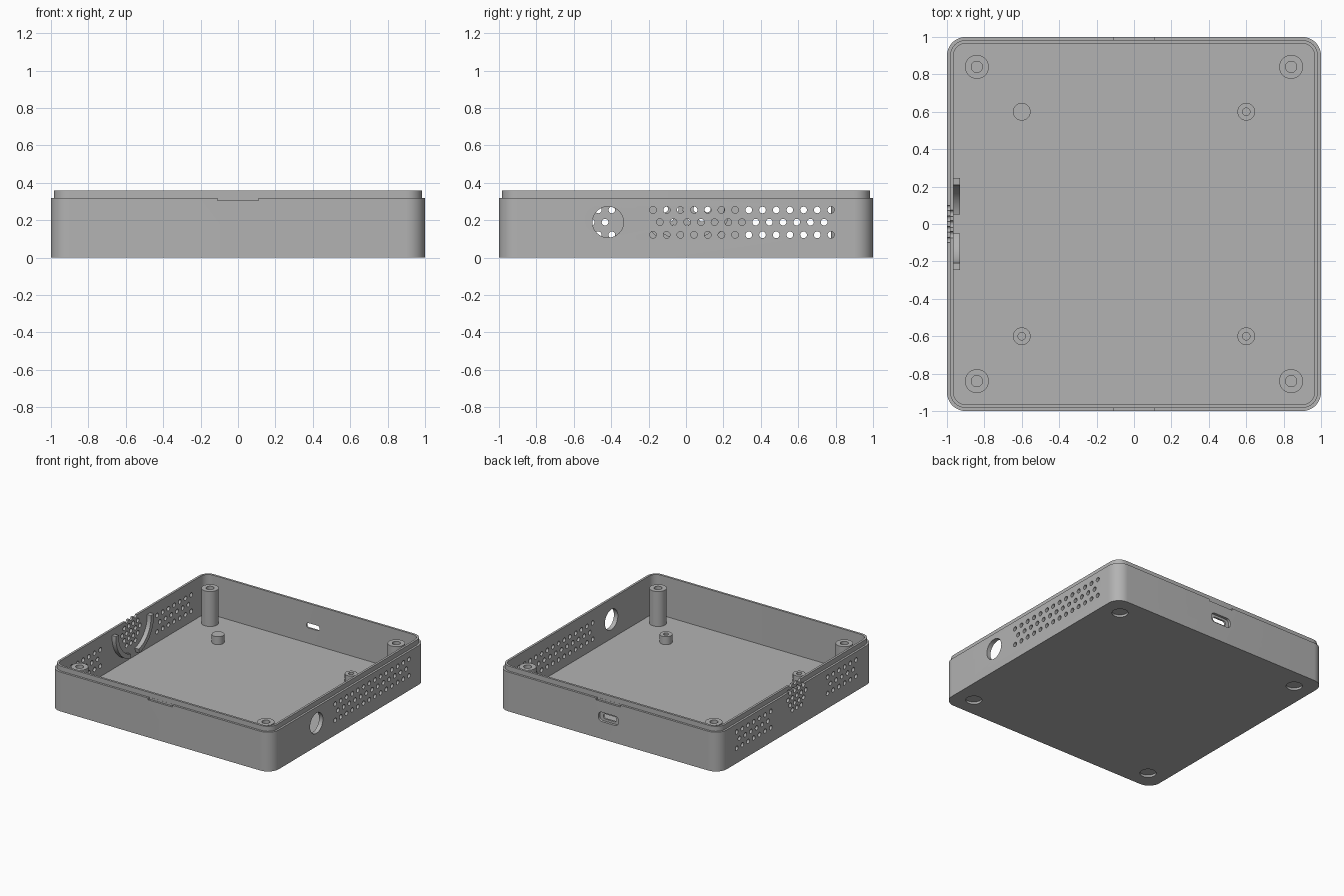
import bpy, bmesh, math
from mathutils import Matrix

cube = bpy.data.objects.get("Cube")
if cube:
    bpy.data.objects.remove(cube, do_unlink=True)

grey = bpy.data.materials.new("grey plastic")
grey.use_nodes = True
COLOUR = (0.45, 0.45, 0.45, 1)
grey.diffuse_color = COLOUR
grey.node_tree.nodes["Principled BSDF"].inputs["Base Color"].default_value = COLOUR

WALL, LIP, TOP = 0.32, 0.36, 0.965   # wall height, lip height, inner half width
FLOOR = 0.035


def outline(hx, hy, r, seg):
    """Rounded rectangle; becomes a circle when hx = hy = r."""
    pts = []
    for i, (sx, sy) in enumerate([(1, 1), (-1, 1), (-1, -1), (1, -1)]):
        for k in range(seg + 1):
            a = (i + k / seg) * math.pi / 2
            p = (sx * (hx - r) + r * math.cos(a), sy * (hy - r) + r * math.sin(a))
            if not pts or math.dist(p, pts[-1]) > 1e-5:
                pts.append(p)
    if math.dist(pts[0], pts[-1]) < 1e-5:
        pts.pop()
    return pts


def loft(bm, rings, matrix=Matrix(), seg=6):
    """Closed solid through rings of (hx, hy, radius, z)."""
    loops = []
    for hx, hy, r, z in rings:
        loops.append([bm.verts.new(matrix @ Matrix.Translation((x, y, z)).to_translation())
                      for x, y in outline(hx, hy, r, seg)])
    for a, b in zip(loops, loops[1:]):
        for i in range(len(a)):
            j = (i + 1) % len(a)
            bm.faces.new((a[i], a[j], b[j], b[i]))
    bm.faces.new(loops[0][::-1])
    bm.faces.new(loops[-1])


def finish(name, bm):
    bmesh.ops.recalc_face_normals(bm, faces=bm.faces)
    mesh = bpy.data.meshes.new(name)
    bm.to_mesh(mesh)
    bm.free()
    mesh.materials.append(grey)
    obj = bpy.data.objects.new(name, mesh)
    bpy.context.collection.objects.link(obj)
    return obj


def smooth(obj):
    bpy.ops.object.select_all(action='DESELECT')
    obj.select_set(True)
    bpy.context.view_layer.objects.active = obj
    bpy.ops.object.shade_smooth_by_angle(angle=math.radians(32))


def disc(r, z):
    return (r, r, r, z)


# Tray with stepped lip
bm = bmesh.new()
loft(bm, [(h, h, h - 0.9, z) for h, z in
          [(1, 0), (1, WALL), (0.983, WALL), (0.983, LIP), (TOP, LIP), (TOP, FLOOR)]], seg=12)
tray = finish("tray", bm)

# All openings gathered in one cutter
bm = bmesh.new()
ALONG_X = Matrix.Rotation(math.pi / 2, 4, 'Y')
ALONG_Y = Matrix.Rotation(-math.pi / 2, 4, 'X')


def side_hole(side, y, z, r=0.018, seg=4):
    loft(bm, [disc(r, -0.06), disc(r, 0.06)],
         Matrix.Translation((side * 0.98, y, z)) @ ALONG_X, seg)


# Vent grid on both sides
PITCH = 0.0732
for row, z in enumerate((0.255, 0.19, 0.122)):
    shift = PITCH / 2 if row == 1 else 0
    for k in range(22):
        y = 0.775 - shift - k * PITCH
        if y > -0.19:
            side_hole(1, y, z)
        if y > 0.33 or -0.78 < y < -0.38:
            side_hole(-1, y, z)

# Round connector hole
side_hole(1, -0.417, 0.19, 0.083, 10)

# Speaker grille
for row, count in enumerate((3, 4, 5, 4, 3)):
    for k in range(count):
        side_hole(-1, (k - (count - 1) / 2) * 0.057, 0.16 + row * 0.05)

# Power socket with recessed surround
loft(bm, [(0.06, 0.02, 0.019, 0.9), (0.06, 0.02, 0.019, 0.98),
          (0.09, 0.038, 0.03, 0.98), (0.09, 0.038, 0.03, 1.05)],
     Matrix.Translation((0, 0, 0.18)) @ ALONG_Y)

# Opening notches and foot recesses
for s in (-1, 1):
    bmesh.ops.create_cube(bm, size=1, matrix=Matrix.Translation((0, s * 1.004, 0.325))
                          @ Matrix.Diagonal((0.22, 0.04, 0.04, 1)))
    for t in (-1, 1):
        loft(bm, [disc(0.06, -0.05), disc(0.06, 0.018)],
             Matrix.Translation((s * 0.84, t * 0.84, 0)), 8)

cutter = finish("openings_cutter", bm)
cutter.hide_render = True
mod = tray.modifiers.new("openings", 'BOOLEAN')
mod.operation = 'DIFFERENCE'
mod.solver = 'EXACT'
mod.object = cutter
bpy.context.view_layer.objects.active = tray
bpy.ops.object.modifier_apply(modifier=mod.name)
bpy.data.objects.remove(cutter, do_unlink=True)
smooth(tray)


# Posts
def post(name, x, y, r, top, bore):
    b = bmesh.new()
    rings = [disc(r, FLOOR - 0.005), disc(r, top)]
    if bore:
        rings += [disc(bore, top), disc(bore, FLOOR + 0.01)]
    loft(b, rings, Matrix.Translation((x, y, 0)), 8)
    smooth(finish(name, b))


for sx, xn in ((-1, "right"), (1, "left")):
    for sy, yn in ((-1, "front"), (1, "back")):
        post(f"screw_post_{yn}_{xn}", sx * 0.84, sy * 0.84, 0.064, WALL, 0.03)
        solid = sx < 0 < sy
        post(f"board_standoff_{yn}_{xn}", sx * 0.6, sy * 0.6, 0.047, 0.1, 0 if solid else 0.02)

# Curved speaker clips
for s, name in ((-1, "front"), (1, "back")):
    b = bmesh.new()
    angles = [math.radians(-76 + 79 * i / 16) for i in range(17)]
    arc = [(0.245, a) for a in angles] + [(0.208, a) for a in reversed(angles)]
    ends = [[b.verts.new((x, s * r * math.cos(a), 0.3 + r * math.sin(a))) for r, a in arc]
            for x in (-0.97, -0.93)]
    for i in range(len(arc)):
        j = (i + 1) % len(arc)
        b.faces.new((ends[0][i], ends[0][j], ends[1][j], ends[1][i]))
    b.faces.new(ends[0][::-1])
    b.faces.new(ends[1])
    smooth(finish(f"speaker_clip_{name}", b))
